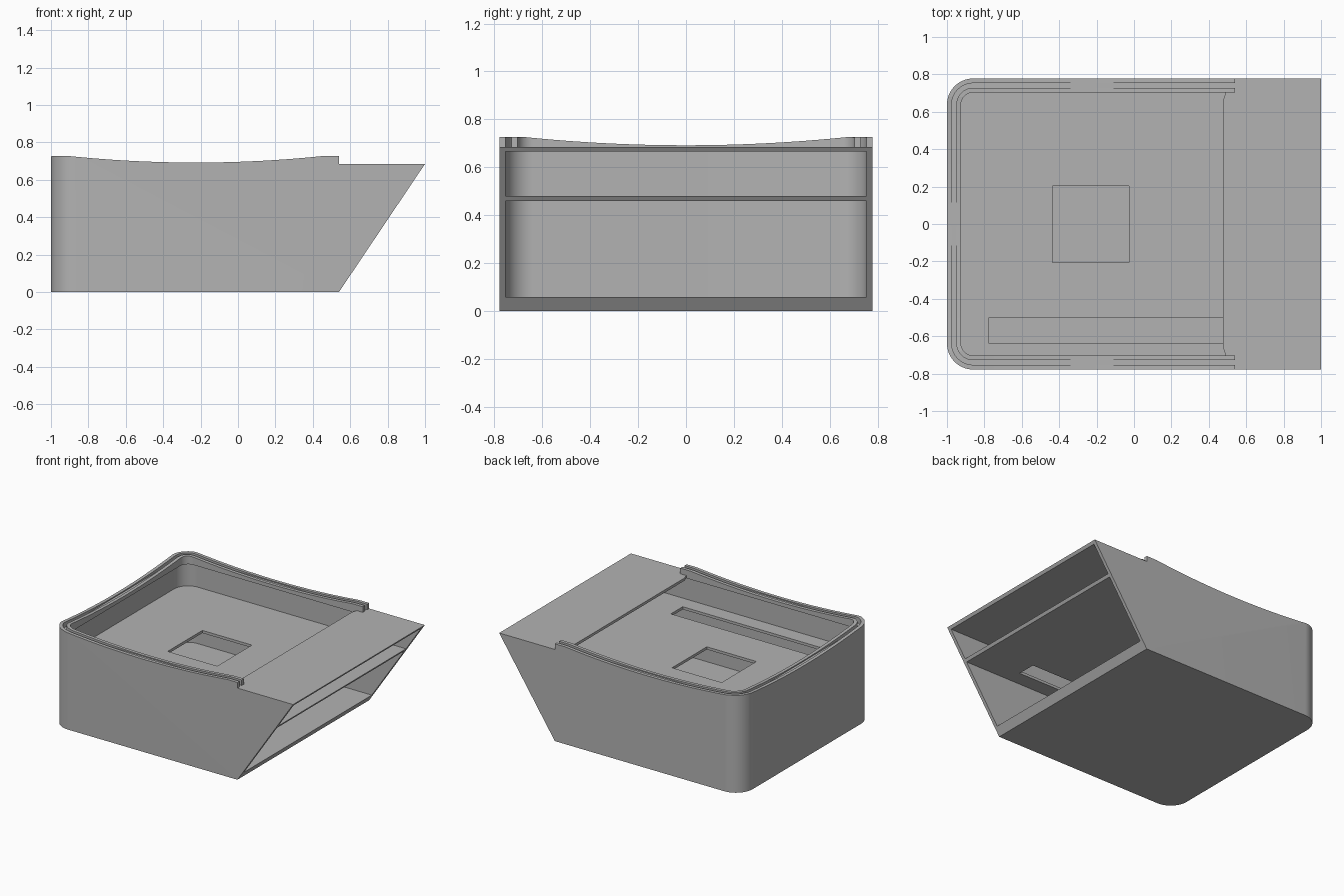
import bpy, bmesh, math

if "Cube" in bpy.data.objects:
    bpy.data.objects.remove(bpy.data.objects["Cube"])

HALF = 0.778      # half width in y
LEFT = -1.0       # rounded end
FAR = 1.3         # cutters run out past the slanted mouth
RADIUS = 0.14
RIM, DECK, LIP_END = 0.727, 0.685, 0.54

grey = bpy.data.materials.new("grey")
grey.diffuse_color = (0.45, 0.45, 0.45, 1)
grey.use_nodes = True
grey.node_tree.nodes["Principled BSDF"].inputs["Base Color"].default_value = grey.diffuse_color


def prism(name, pts, axis, lo, hi):
    """Extrude a 2D outline along an axis: z uses (x,y), y uses (x,z), x uses (y,z)."""
    place = {"z": lambda p, t: (p[0], p[1], t),
             "y": lambda p, t: (p[0], t, p[1]),
             "x": lambda p, t: (t, p[0], p[1])}[axis]
    bm = bmesh.new()
    a = [bm.verts.new(place(p, lo)) for p in pts]
    b = [bm.verts.new(place(p, hi)) for p in pts]
    bm.faces.new(a)
    bm.faces.new(b[::-1])
    n = len(pts)
    for i in range(n):
        bm.faces.new((a[i], b[i], b[(i + 1) % n], a[(i + 1) % n]))
    bmesh.ops.recalc_face_normals(bm, faces=bm.faces)
    mesh = bpy.data.meshes.new(name)
    bm.to_mesh(mesh)
    bm.free()
    mesh.materials.append(grey)
    ob = bpy.data.objects.new(name, mesh)
    bpy.context.collection.objects.link(ob)
    return ob


def u_path(inset, end):
    """Open U outline with two rounded corners at the left, from +y end to -y end."""
    r, h, x0 = RADIUS - inset, HALF - inset, LEFT + inset
    pts = [(end, h)]
    for cy, start in ((h - r, 90), (r - h, 180)):
        for i in range(17):
            a = math.radians(start + 90 * i / 16)
            pts.append((x0 + r + r * math.cos(a), cy + r * math.sin(a)))
    return pts + [(end, -h)]


def rect(x0, x1, y0, y1):
    return [(x0, y0), (x1, y0), (x1, y1), (x0, y1)]


def dip(mid, half, low):
    """Shallow arc that sinks below the rim, closed well above it."""
    sag = RIM - low
    r = (half * half + sag * sag) / (2 * sag)
    pts = []
    for i in range(41):
        x = half * 1.05 * (i / 20 - 1)
        pts.append((mid + x, low + r - math.sqrt(r * r - x * x)))
    return pts + [(mid + half * 1.05, 1.0), (mid - half * 1.05, 1.0)]


def cut(body, cutter):
    mod = body.modifiers.new("cut", "BOOLEAN")
    mod.operation = "DIFFERENCE"
    mod.solver = "EXACT"
    mod.object = cutter
    bpy.context.view_layer.objects.active = body
    bpy.ops.object.modifier_apply(modifier=mod.name)
    bpy.data.objects.remove(cutter, do_unlink=True)


# solid housing
body = prism("housing", u_path(0, 1.0), "z", 0, RIM)

# step down to the flat deck behind the lips
cut(body, prism("deck_cutter", rect(LIP_END, FAR, -1, 1), "z", DECK, 1))
cut(body, prism("lip_inside_cutter", u_path(0.075, FAR), "z", DECK, 1))

# groove between the outer and inner lip
cut(body, prism("groove_cutter", u_path(0.025, FAR) + u_path(0.05, FAR)[::-1], "z", DECK, 1))

# lower and upper compartments, leaving floor, shelf and deck
cut(body, prism("lower_cutter", u_path(0.025, FAR), "z", 0.058, 0.46))
cut(body, prism("upper_cutter", u_path(0.025, FAR), "z", 0.48, 0.665))

# top opening with slightly clipped corners
h = HALF - 0.075
opening = u_path(0.075, 0.49) + [(0.477, -h + 0.04), (0.477, h - 0.04)]
cut(body, prism("opening_cutter", opening, "z", 0.6, 0.9))

# square hole and long slot in the shelf
cut(body, prism("hole_cutter", rect(-0.437, -0.027, -0.207, 0.203), "z", 0.4, 0.55))
cut(body, prism("slot_cutter", rect(-0.775, 0.475, -0.64, -0.5), "z", 0.4, 0.55))

# slanted mouth
slope = (1.0 - LIP_END) / DECK
mouth = [(LIP_END - 0.1 * slope, -0.1), (LIP_END + 0.9 * slope, 0.9), (2, 0.9), (2, -0.1)]
cut(body, prism("mouth_cutter", mouth, "y", -1, 1))

# sagging rim along the sides and across the rounded end
cut(body, prism("side_dip_cutter", dip(-0.225, 0.68, 0.692), "y", -1, 1))
cut(body, prism("end_dip_cutter", dip(0, 0.68, 0.692), "x", -1.2, -0.5))

bpy.ops.object.select_all(action="DESELECT")
body.select_set(True)
bpy.context.view_layer.objects.active = body
bpy.ops.object.shade_smooth_by_angle(angle=math.radians(30))
